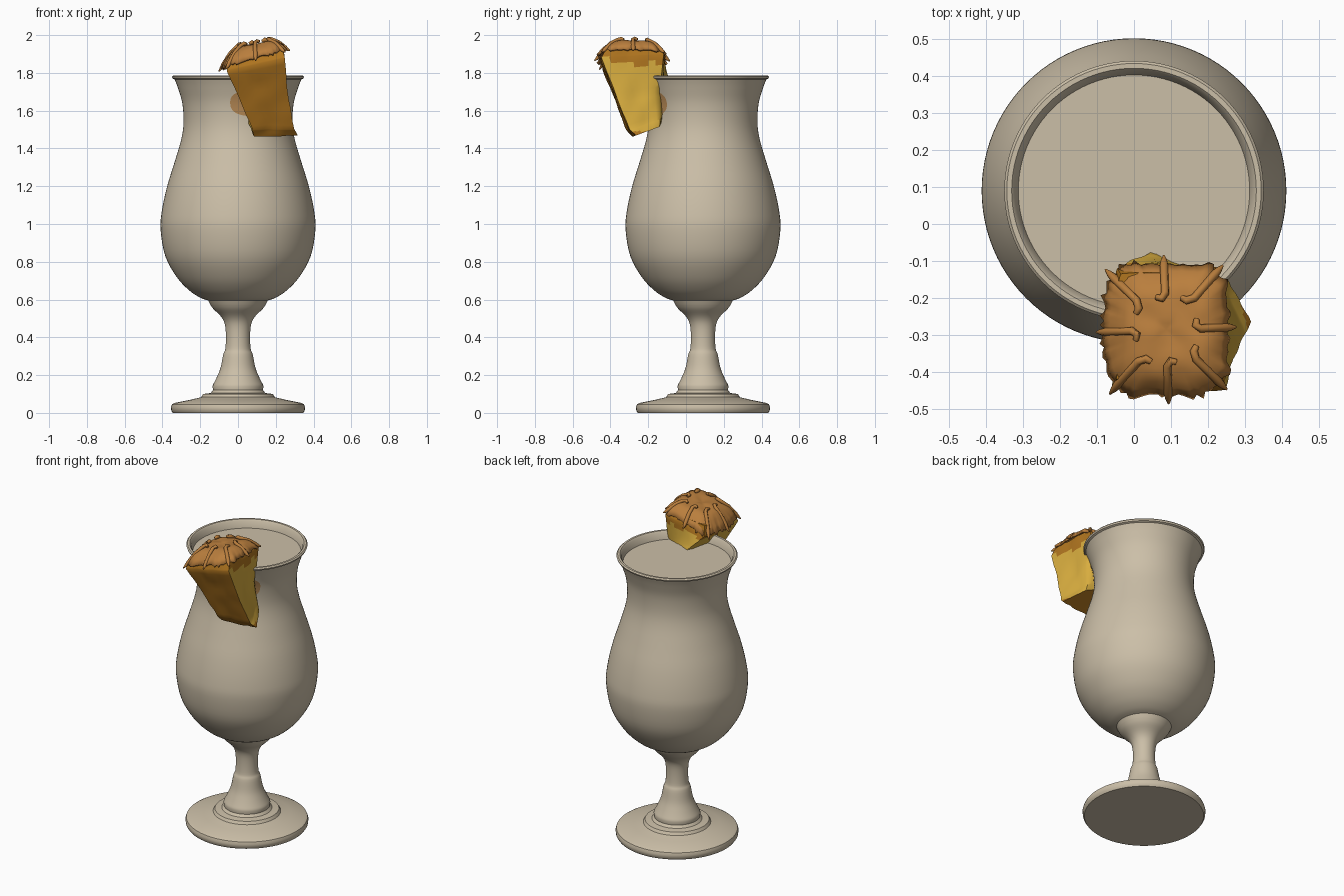
import bpy, bmesh, math, random
from mathutils import Vector, noise

if "Cube" in bpy.data.objects:
    bpy.data.objects.remove(bpy.data.objects["Cube"])

random.seed(4)
AX = Vector((0, 0.09, 0))          # glass axis


def mat(name, c):
    m = bpy.data.materials.new(name)
    m.diffuse_color = (*c, 1)
    m.use_nodes = True
    m.node_tree.nodes["Principled BSDF"].inputs["Base Color"].default_value = m.diffuse_color
    return m


GLASS = mat("warm grey glass", (0.60, 0.52, 0.39))
RIND = mat("rind brown", (0.49, 0.21, 0.047))
FLESH = mat("flesh yellow", (0.69, 0.42, 0.05))
ORANGE = mat("flesh orange", (0.44, 0.18, 0.014))
TAN = mat("stain tan", (0.47, 0.25, 0.09))


def make(name, verts, faces, mats, angle=35):
    me = bpy.data.meshes.new(name)
    me.from_pydata([tuple(v) for v in verts], [], faces)
    bm = bmesh.new()
    bm.from_mesh(me)
    bmesh.ops.remove_doubles(bm, verts=bm.verts, dist=1e-5)
    bmesh.ops.recalc_face_normals(bm, faces=bm.faces)
    bm.to_mesh(me)
    bm.free()
    ob = bpy.data.objects.new(name, me)
    bpy.context.collection.objects.link(ob)
    for m in mats:
        me.materials.append(m)
    bpy.ops.object.select_all(action='DESELECT')
    ob.select_set(True)
    bpy.context.view_layer.objects.active = ob
    bpy.ops.object.shade_smooth_by_angle(angle=math.radians(angle))
    return ob


def smooth(pts, n=4):
    """Catmull-Rom through 2D points."""
    out = []
    for i in range(len(pts) - 1):
        p = [Vector(pts[max(0, min(len(pts) - 1, i + k))]) for k in (-1, 0, 1, 2)]
        for s in range(n):
            t = s / n
            out.append(0.5 * (2 * p[1] + (p[2] - p[0]) * t
                              + (2 * p[0] - 5 * p[1] + 4 * p[2] - p[3]) * t * t
                              + (3 * p[1] - p[0] - 3 * p[2] + p[3]) * t ** 3))
    return out + [Vector(pts[-1])]


def lathe(name, prof, seg=96):
    verts, faces = [], []
    for r, z in prof:
        for k in range(seg):
            a = math.tau * k / seg
            verts.append((r * math.cos(a), AX.y + r * math.sin(a), z))
    for i in range(len(prof) - 1):
        for k in range(seg):
            q = (k + 1) % seg
            faces.append((i * seg + k, i * seg + q, (i + 1) * seg + q, (i + 1) * seg + k))
    faces.append(tuple(range(seg)))
    faces.append(tuple((len(prof) - 1) * seg + k for k in range(seg)))
    return make(name, verts, faces, [GLASS])


# glass: foot and stem
foot = [(0.345, 0.0), (0.353, 0.012), (0.355, 0.03), (0.35, 0.045), (0.335, 0.053),
        (0.25, 0.07), (0.195, 0.083), (0.185, 0.1), (0.145, 0.105), (0.132, 0.12), (0.135, 0.14)]
stem = smooth([(0.132, 0.15), (0.112, 0.19), (0.092, 0.24), (0.078, 0.31), (0.067, 0.34),
               (0.064, 0.41), (0.07, 0.47), (0.09, 0.51), (0.13, 0.55), (0.148, 0.575)])
# bowl, rim and drink surface
bowl = [(0.41, 0.97), (0.403, 1.07), (0.375, 1.2), (0.335, 1.33), (0.30, 1.45), (0.288, 1.54),
        (0.295, 1.64), (0.318, 1.72), (0.335, 1.765)]
bowl = smooth([(0.158, 0.595), (0.20, 0.61), (0.26, 0.65), (0.325, 0.72), (0.385, 0.83)] + bowl)
rim = [(0.346, 1.77), (0.35, 1.78), (0.343, 1.787), (0.33, 1.787), (0.322, 1.778), (0.312, 1.737)]
lathe("glass", foot + stem + bowl + rim)

# tan stain on the glass behind the fruit
verts, faces, N, R = [], [], 48, 6
for j in range(R + 1):
    for k in range(N):
        a = math.tau * k / N
        c, s = math.cos(a), math.sin(a)
        u = math.copysign(abs(c) ** 0.7, c) * j / R
        phi = math.radians(21 + 29 * u)
        z = 1.64 + 0.07 * math.copysign(abs(s) ** 0.8, s) * j / R
        i = min(range(len(bowl)), key=lambda q: abs(bowl[q][1] - z))
        i = max(1, min(len(bowl) - 2, i - (bowl[i][1] > z)))
        t = (z - bowl[i][1]) / (bowl[i + 1][1] - bowl[i][1])
        r = bowl[i][0] + t * (bowl[i + 1][0] - bowl[i][0]) + 0.003
        verts.append((r * math.sin(phi), AX.y - r * math.cos(phi), z))
for j in range(R):
    for k in range(N):
        q = (k + 1) % N
        faces.append((j * N + k, j * N + q, (j + 1) * N + q, (j + 1) * N + k))
make("glass_stain", verts, faces, [TAN])

# pineapple wedge: rings of four corners (front left, front right, back right, back left)
rings = [[(0.08, -0.29, 1.462), (0.32, -0.265, 1.468), (0.245, -0.14, 1.515), (0.04, -0.10, 1.60)],
         [(0.075, -0.32, 1.50), (0.30, -0.30, 1.50), (0.235, -0.135, 1.56), (0.035, -0.08, 1.66)],
         [(0.01, -0.375, 1.65), (0.27, -0.365, 1.66), (0.22, -0.14, 1.70), (0.04, -0.07, 1.74)],
         [(-0.06, -0.44, 1.81), (0.25, -0.45, 1.88), (0.23, -0.115, 1.90), (-0.05, -0.115, 1.83)],
         [(-0.05, -0.42, 1.88), (0.24, -0.43, 1.925), (0.22, -0.13, 1.93), (-0.04, -0.13, 1.89)]]
SIDE, ROWS = 8, 7
levels = []
for i in range(4):
    for s in range(ROWS):
        levels.append([Vector(a).lerp(Vector(b), s / ROWS) for a, b in zip(rings[i], rings[i + 1])])
levels.append([Vector(v) for v in rings[4]])
verts, faces, W = [], [], SIDE * 4
for lv in levels:
    mid = sum(lv, Vector()) / 4
    for e in range(4):
        for s in range(SIDE):
            p = lv[e].lerp(lv[(e + 1) % 4], s / SIDE)
            # fibrous vertical wrinkles
            w = noise.noise((p.x * 22, p.y * 22, p.z * 5)) * 0.010
            verts.append(p + (p - mid).normalized() * (w if s else w - 0.004))
for i in range(len(levels) - 1):
    for k in range(W):
        q = (k + 1) % W
        faces.append((i * W + k, i * W + q, (i + 1) * W + q, (i + 1) * W + k))
faces += [tuple(range(W)), tuple((len(levels) - 1) * W + k for k in range(W))]
wedge = make("pineapple_wedge", verts, faces, [FLESH, ORANGE], 50)
for p in wedge.data.polygons:
    c, n = p.center, p.normal
    top = c.z > 1.84 + 0.12 * (c.x - 0.09) + 0.06 * noise.noise(c * 14)
    if n.y < -0.6 or n.z < -0.8 or top or c.z < 1.49:
        p.material_index = 1


# rind cap: domed, tilted, with a ragged edge
def cap_point(a, t, grow=1.0):
    c, s = math.cos(a), math.sin(a)
    r = (abs(c) ** 4 + abs(s) ** 4) ** -0.25 * t * grow
    x, y = 0.087 + 0.165 * r * c, -0.285 + 0.175 * r * s
    dome = 0.075 * (1 - min(t, 1.2) ** 4) - 0.012 * (1 - t) ** 2
    return Vector((x, y, 1.885 + 0.27 * (x - 0.087) * (0.4 + 0.6 * t) + dome))


N, R = 96, 10
edge = [1 + random.choice((0, 0, 0.02, 0.05, 0.09)) for _ in range(N)]
verts, faces = [cap_point(0, 0)], []
for j in range(1, R + 1):
    t = j / R
    for k in range(N):
        p = cap_point(math.tau * k / N, t, 1 + (edge[k] - 1) * t ** 8)
        p.z += 0.008 * noise.noise(p * 16)
        if j == R:
            p.z -= 0.12 * (edge[k] - 1)
        verts.append(p)
for k in range(N):
    q = (k + 1) % N
    faces.append((0, 1 + k, 1 + q))
    for j in range(R - 1):
        a, b = 1 + j * N, 1 + (j + 1) * N
        faces.append((a + k, b + k, b + q, a + q))
cap = make("rind_cap", verts, faces, [RIND], 60)
mod = cap.modifiers.new("thickness", 'SOLIDIFY')
mod.thickness = 0.014


# curled rind thorns: a small hook on top running out to a point past the edge
def tube(name, pts, radii, seg=8):
    verts, faces = [], []
    for i, p in enumerate(pts):
        d = (pts[min(i + 1, len(pts) - 1)] - pts[max(i - 1, 0)]).normalized()
        u = d.cross(Vector((0.1, 0.05, 1))).normalized()
        v = u.cross(d)
        for k in range(seg):
            a = math.tau * k / seg
            verts.append(p + radii[i] * (u * math.cos(a) + v * math.sin(a)))
    for i in range(len(pts) - 1):
        for k in range(seg):
            q = (k + 1) % seg
            faces.append((i * seg + k, i * seg + q, (i + 1) * seg + q, (i + 1) * seg + k))
    faces += [tuple(range(seg)), tuple(range((len(pts) - 1) * seg, len(pts) * seg))]
    make(name, verts, faces, [RIND], 60)


for k in range(8):
    a = math.radians(45 * k + 2)
    pts = [cap_point(a + 0.28, 0.50) + Vector((0, 0, 0.008)),
           cap_point(a + 0.12, 0.48) + Vector((0, 0, 0.013)),
           cap_point(a, 0.56) + Vector((0, 0, 0.008)),
           cap_point(a, 0.78), cap_point(a, 0.98),
           cap_point(a, 1.06) + Vector((0, 0, 0.01)), cap_point(a, 1.14) + Vector((0, 0, 0.03))]
    tube(f"rind_thorn_{k + 1}", pts, [0.008, 0.011, 0.011, 0.011, 0.012, 0.009, 0.003])
